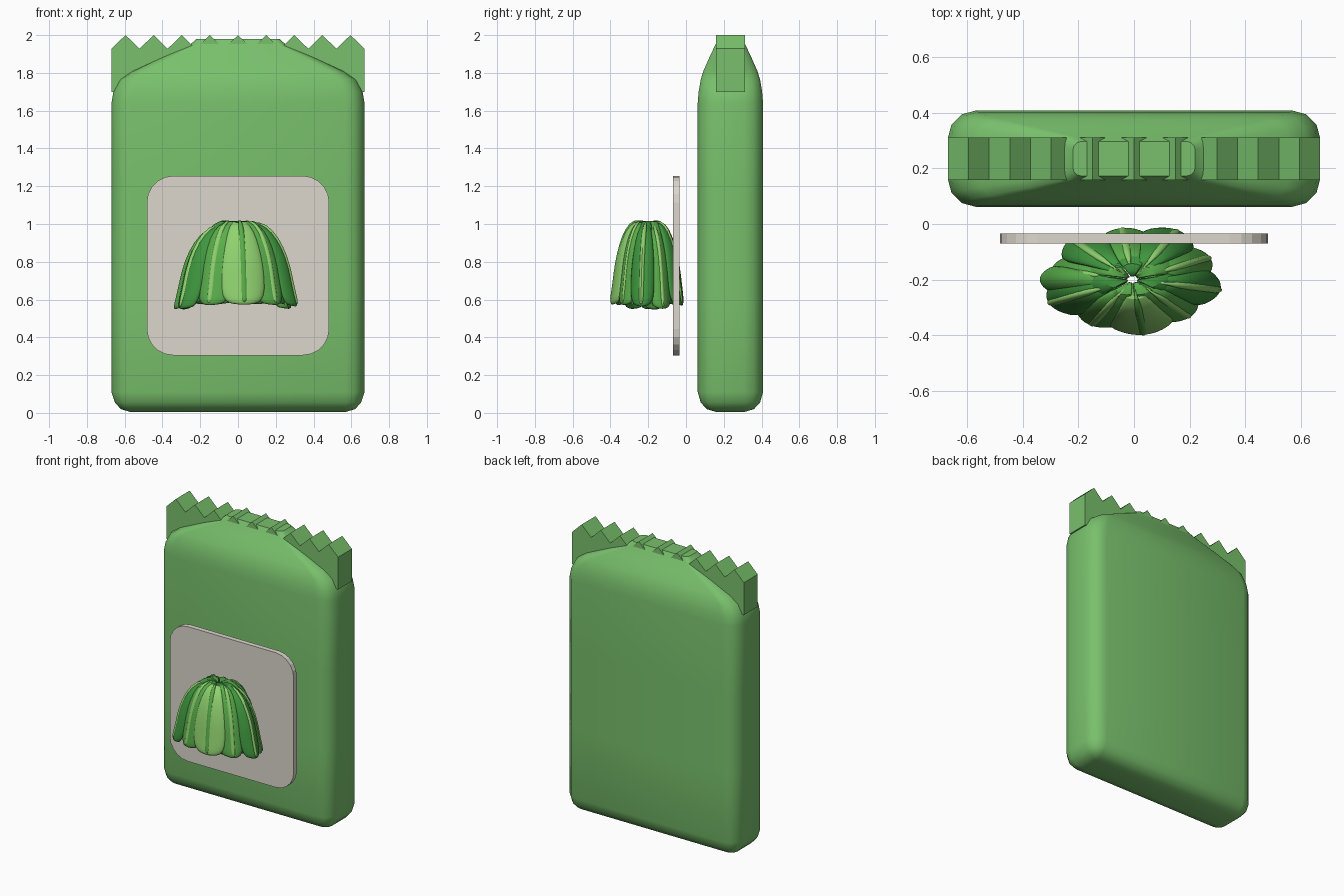
import bpy, bmesh, math, random
from math import cos, sin, pi

if "Cube" in bpy.data.objects:
    bpy.data.objects.remove(bpy.data.objects["Cube"])

random.seed(4)


def material(name, rgb):
    m = bpy.data.materials.new(name)
    m.diffuse_color = (*rgb, 1)
    m.use_nodes = True
    m.node_tree.nodes["Principled BSDF"].inputs["Base Color"].default_value = m.diffuse_color
    return m


BAG = material("bag_green", (0.19, 0.53, 0.15))
CARD = material("label_cream", (0.72, 0.68, 0.61))
DARK = material("leaf_dark", (0.05, 0.31, 0.05))
MID = material("leaf_mid", (0.10, 0.42, 0.07))
LIGHT = material("leaf_light", (0.28, 0.65, 0.16))


def make(name, verts, faces, mat, smooth=None):
    me = bpy.data.meshes.new(name)
    me.from_pydata(verts, [], faces)
    bm = bmesh.new()
    bm.from_mesh(me)
    bmesh.ops.recalc_face_normals(bm, faces=bm.faces)
    bm.to_mesh(me)
    bm.free()
    me.materials.append(mat)
    ob = bpy.data.objects.new(name, me)
    bpy.context.collection.objects.link(ob)
    if smooth:
        bpy.ops.object.select_all(action='DESELECT')
        ob.select_set(True)
        bpy.context.view_layer.objects.active = ob
        bpy.ops.object.shade_smooth_by_angle(angle=math.radians(smooth))
    return ob


def rounded_rect(hx, hy, r, seg):
    pts = []
    for k, (sx, sy) in enumerate([(1, 1), (-1, 1), (-1, -1), (1, -1)]):
        for i in range(seg + 1):
            a = pi / 2 * (k + i / seg)
            pts.append((sx * (hx - r) + r * cos(a), sy * (hy - r) + r * sin(a)))
    return pts


def extrude_y(name, profile, y0, y1, mat):
    n = len(profile)
    verts = [(x, y, z) for y in (y0, y1) for x, z in profile]
    faces = [list(range(n)), list(range(n, 2 * n))]
    faces += [(i, (i + 1) % n, n + (i + 1) % n, n + i) for i in range(n)]
    return make(name, verts, faces, mat)


# Bag body: stacked rounded rectangles (z, half width, half depth, corner radius)
rings = [(0.005, 0.57, 0.075, 0.015), (0.02, 0.62, 0.125, 0.05), (0.055, 0.652, 0.157, 0.08),
         (0.11, 0.67, 0.173, 0.1), (0.6, 0.67, 0.173, 0.1), (1.15, 0.67, 0.173, 0.1),
         (1.64, 0.67, 0.173, 0.1), (1.70, 0.66, 0.168, 0.1), (1.765, 0.625, 0.157, 0.09),
         (1.81, 0.56, 0.143, 0.08), (1.88, 0.41, 0.112, 0.06), (1.948, 0.255, 0.08, 0.035),
         (1.98, 0.22, 0.062, 0.03)]
verts, faces = [], []
for z, hx, hy, r in rings:
    verts += [(x, y + 0.235, z) for x, y in rounded_rect(hx, hy, r, 3)]
n = 16
for j in range(len(rings) - 1):
    for i in range(n):
        k = (i + 1) % n
        faces.append((j * n + i, j * n + k, (j + 1) * n + k, (j + 1) * n + i))
faces += [list(range(n)), list(range(len(verts) - n, len(verts)))]
make("bag_body", verts, faces, BAG, 40)

# Zigzag seal strip across the top
teeth, w = 9, 0.67
profile = [(w, 1.70), (-w, 1.70)]
for i in range(2 * teeth + 1):
    profile.append((-w + i * w / teeth, 2.0 if i % 2 else 1.928))
extrude_y("seal_strip", profile, 0.158, 0.312, BAG)

# Label card floating in front of the bag
extrude_y("label_card", [(x, z + 0.78) for x, z in rounded_rect(0.483, 0.475, 0.14, 5)],
          -0.07, -0.035, CARD)

# Leaf spine: (radius fraction, height, angular half-width)
SPINE = [(0.06, 0.985, 0.30), (0.36, 1.005, 0.36), (0.58, 0.955, 0.42), (0.74, 0.87, 0.46),
         (0.85, 0.77, 0.48), (0.90, 0.68, 0.47), (0.96, 0.60, 0.42), (0.98, 0.565, 0.28)]


def leaf(name, angle, scale, width, mat, drop=0.0, thick=0.02):
    cols = 7
    verts, faces = [], []
    for f, z, half in SPINE:
        for c in range(cols):
            v = 2 * c / (cols - 1) - 1
            a = angle + v * half * width
            s = f * scale * (1 - 0.10 * v * v)
            edge = 0.01 * v * v if z < 0.7 else 0
            verts.append((-0.005 + 0.33 * s * cos(a), -0.2 + 0.2 * s * sin(a), z - drop + edge))
    for j in range(len(SPINE) - 1):
        for c in range(cols - 1):
            i = j * cols + c
            faces.append((i, i + 1, i + cols + 1, i + cols))
    ob = make(name, verts, faces, mat, 60)
    sol = ob.modifiers.new("thickness", 'SOLIDIFY')
    sol.thickness = thick
    sol.offset = 0
    sub = ob.modifiers.new("soften", 'SUBSURF')
    sub.levels = sub.render_levels = 1
    return ob


# Outer leaves with pale ribs, front leaf pale
count = 10
for i in range(count):
    a = -1.45 + 2 * pi * i / count
    s = (1.0 if i % 2 == 0 else 0.92) + random.uniform(-0.02, 0.02)
    drop = random.uniform(-0.01, 0.022)
    front = i == 0
    leaf(f"outer_leaf_{i}", a, s, 1.0 if front else 0.85,
         LIGHT if front else (DARK, MID)[i % 2], drop)
    leaf(f"leaf_rib_{i}", a, s * 1.025, 0.16, MID if front else LIGHT, drop - 0.012, 0.015)

# Thin leaf sticking out on the left
leaf("side_leaf", pi, 1.02, 0.6, MID, 0.018)

# Inner leaves fill the gaps
for i in range(7):
    leaf(f"inner_leaf_{i}", -1.1 + 2 * pi * i / 7, 0.78, 1.1, (MID, DARK)[i % 2], -0.01, 0.025)
